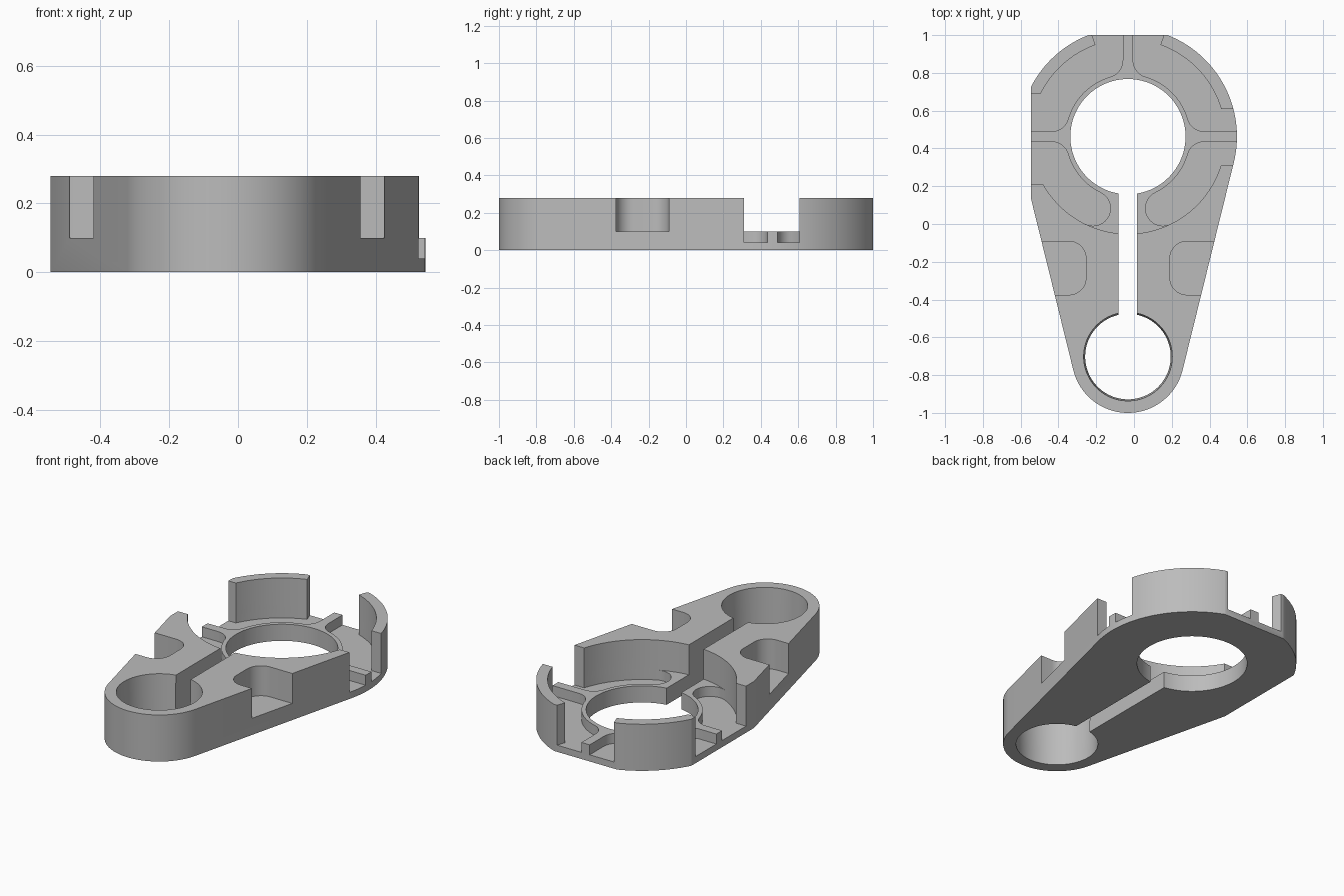
import bpy, bmesh
from math import sin, cos, sqrt, pi, radians, atan2, asin

if "Cube" in bpy.data.objects:
    bpy.data.objects.remove(bpy.data.objects["Cube"])

CX, CY, R_BIG = -0.032, 0.4625, 0.577      # large round end
SY, R_SMALL = -0.702, 0.298                # small round end
HOLE, RING, WALL = 0.305, 0.33, 0.515      # bore, rim and wall radii
FLOOR, RIB, TOP = 0.04, 0.10, 0.28         # levels
RIB_HALF, FILLET = 0.0275, 0.09
FAR, ABOVE = 0.9, 0.4


def arc(cx, cy, r, a0, a1, n=16):
    return [(cx + r * cos(a0 + (a1 - a0) * i / n),
             cy + r * sin(a0 + (a1 - a0) * i / n)) for i in range(n + 1)]


def circle(cx, cy, r, n=128):
    return arc(cx, cy, r, 0, 2 * pi, n)[:-1]


def rect(x0, x1, y0, y1):
    return [(x0, y0), (x1, y0), (x1, y1), (x0, y1)]


def place(pts, sx=1, sy=1, oy=CY):
    return [(CX + sx * x, oy + sy * y) for x, y in pts]


def prism(name, pts, z0, z1, top_pts=None):
    """Extrude a flat profile between two heights."""
    bm = bmesh.new()
    low = [bm.verts.new((x, y, z0)) for x, y in pts]
    high = [bm.verts.new((x, y, z1)) for x, y in (top_pts or pts)]
    bm.faces.new(low)
    bm.faces.new(high)
    for i in range(len(low)):
        j = (i + 1) % len(low)
        bm.faces.new((low[i], low[j], high[j], high[i]))
    bmesh.ops.recalc_face_normals(bm, faces=bm.faces)
    mesh = bpy.data.meshes.new(name)
    bm.to_mesh(mesh)
    bm.free()
    obj = bpy.data.objects.new(name, mesh)
    bpy.context.scene.collection.objects.link(obj)
    return obj


def combine(target, tool, operation):
    """Apply a boolean and discard the tool."""
    mod = target.modifiers.new("cut", 'BOOLEAN')
    mod.operation, mod.solver, mod.object = operation, 'EXACT', tool
    graph = bpy.context.evaluated_depsgraph_get()
    graph.update()
    mesh = bpy.data.meshes.new_from_object(target.evaluated_get(graph))
    target.modifiers.clear()
    target.data = mesh
    bpy.data.objects.remove(tool)


def cut(target, pts, z0, z1, top_pts=None):
    combine(target, prism("cutter", pts, z0, z1, top_pts), 'DIFFERENCE')


def open_zone(z0, z1):
    """Area inside the curved walls, with the three gaps between them."""
    zone = prism("zone", circle(CX, CY, WALL), z0, z1)
    wedge = [(0, 0)] + [(FAR * cos(radians(a)), FAR * sin(radians(a))) for a in (70.5, 109.5)]
    for gap in (rect(0.3, FAR, 0.31, 0.608), rect(-FAR, -0.35, 0.208, 0.687), place(wedge)):
        combine(zone, prism("gap", gap, z0, z1), 'UNION')
    return zone


# Main body: two round ends joined by tangent sides
tilt = asin((R_BIG - R_SMALL) / (CY - SY))
outline = (arc(CX, CY, R_BIG, -tilt, pi + tilt, 96)
           + arc(CX, SY, R_SMALL, pi + tilt, 2 * pi - tilt, 64))
body = prism("clamp_body", outline, 0, TOP)

# Flat trims on the back and one side
cut(body, rect(-2, 2, 1.0, 2), -1, 1)
cut(body, rect(-2, -0.545, -2, 2), -1, 1)

# Recess inside the walls down to rib level
combine(body, open_zone(RIB, ABOVE), 'DIFFERENCE')

# Sunken floor pockets between the ribs
v = RIB_HALF + FILLET
u = sqrt((RING + FILLET) ** 2 - v ** 2)
turn = atan2(v, u)
rib_corner = arc(u, v, FILLET, -pi / 2, turn - pi, 12)
rib_corner.reverse()
rib_corner = rib_corner[::-1]
rib_corner = arc(u, v, FILLET, 3 * pi / 2, pi + turn, 12)
upper = ([(FAR, RIB_HALF)] + rib_corner
         + arc(0, 0, RING, turn, pi / 2 - turn, 32)[1:-1]
         + [(y, x) for x, y in reversed(rib_corner)]
         + [(RIB_HALF, FAR), (FAR, FAR)])

end = radians(64)
mid, half = (RING + WALL) / 2, (WALL - RING) / 2
lower = ([(FAR, RIB_HALF)] + rib_corner
         + arc(0, 0, RING, turn, end, 32)[1:-1]
         + arc(mid * cos(end), mid * sin(end), half, end + pi, end, 20)
         + [(FAR * cos(end), FAR * sin(end)), (FAR, FAR)])

for side in (1, -1):
    for profile, up in ((upper, 1), (lower, -1)):
        pocket = prism("pocket", place(profile, side, up), FLOOR, ABOVE - 0.05)
        combine(pocket, open_zone(-0.1, ABOVE + 0.1), 'INTERSECT')
        combine(body, pocket, 'DIFFERENCE')

# Rounded side notches for the clamping screw
inner, y0, y1 = 0.222, -0.375, -0.092
notch = ([(FAR, y0)]
         + arc(inner + FILLET, y0 + FILLET, FILLET, 3 * pi / 2, pi, 12)
         + arc(inner + FILLET, y1 - FILLET, FILLET, pi, pi / 2, 12)
         + [(FAR, y1)])
for side in (1, -1):
    cut(body, place(notch, side, 1, 0), RIB, ABOVE)

# Large bore, slightly tapered small bore and the slot joining them
cut(body, circle(CX, CY, HOLE), -0.1, ABOVE)
cut(body, circle(CX, SY, 0.225), -0.05, 0.33, circle(CX, SY, 0.236))
cut(body, rect(-0.082, 0.016, SY, CY), -0.2, ABOVE + 0.1)

# Plain grey finish
grey = bpy.data.materials.new("light_grey")
grey.use_nodes = True
colour = (0.5, 0.5, 0.5, 1)
grey.diffuse_color = colour
grey.node_tree.nodes["Principled BSDF"].inputs["Base Color"].default_value = colour
body.data.materials.clear()
body.data.materials.append(grey)
for face in body.data.polygons:
    face.material_index = 0

bpy.ops.object.select_all(action='DESELECT')
body.select_set(True)
bpy.context.view_layer.objects.active = body
bpy.ops.object.shade_smooth_by_angle(angle=radians(30))
